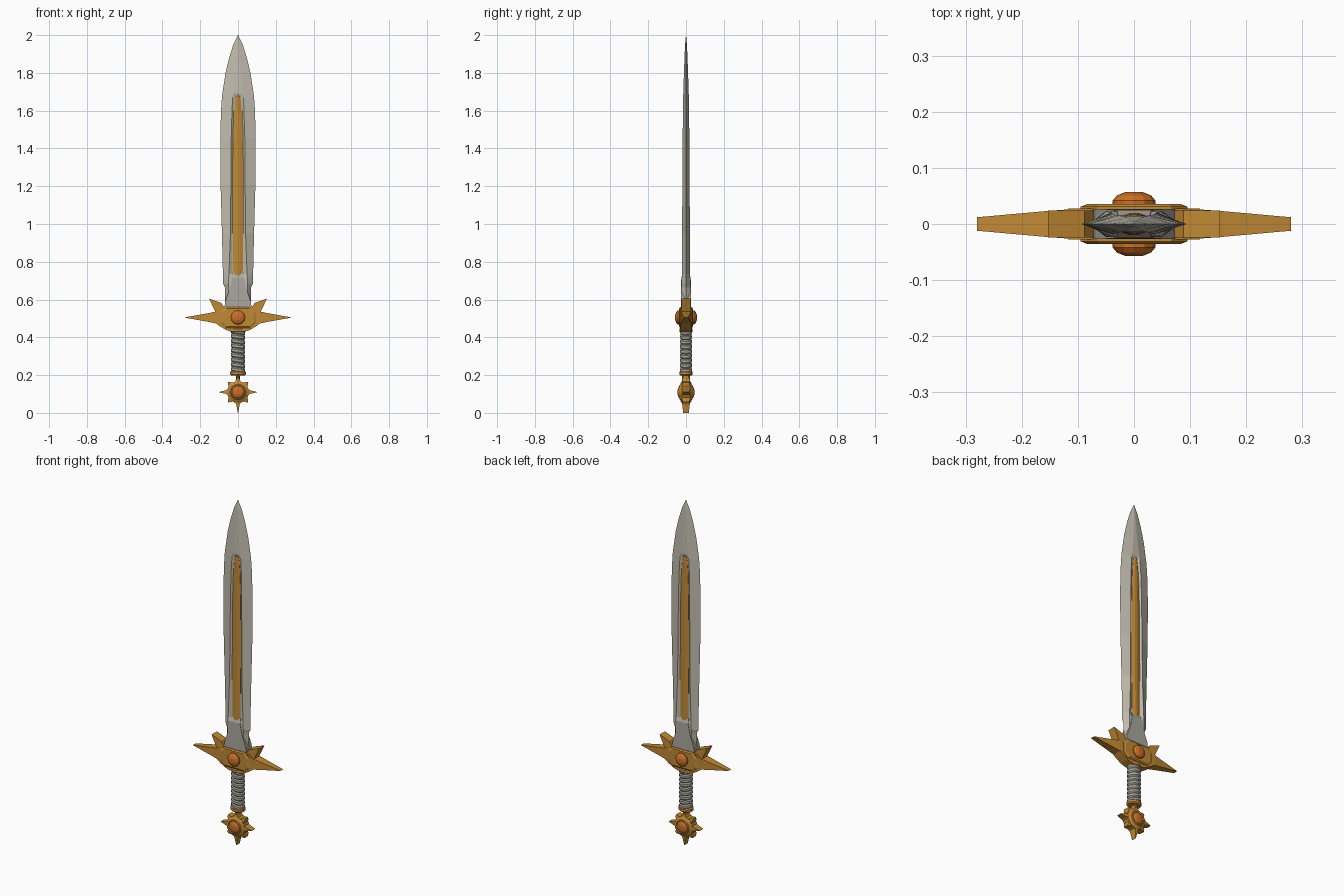
import bpy, math

if "Cube" in bpy.data.objects:
    bpy.data.objects.remove(bpy.data.objects["Cube"])


def mat(name, r, g, b):
    m = bpy.data.materials.new(name)
    m.diffuse_color = (r, g, b, 1)
    m.use_nodes = True
    m.node_tree.nodes["Principled BSDF"].inputs["Base Color"].default_value = m.diffuse_color
    return m


STEEL = mat("pale steel", 0.53, 0.50, 0.42)
DARK = mat("grey steel", 0.40, 0.385, 0.34)
GRIP = mat("grip grey", 0.42, 0.40, 0.35)
GOLD = mat("gold", 0.53, 0.25, 0.035)
GEM = mat("orange gem", 0.60, 0.16, 0.02)


def loft(name, rings, material):
    """Closed skin through rings with equal point counts, capped at both ends."""
    n = len(rings[0])
    verts = [p for ring in rings for p in ring]
    faces = [(k * n + i, k * n + (i + 1) % n, (k + 1) * n + (i + 1) % n, (k + 1) * n + i)
             for k in range(len(rings) - 1) for i in range(n)]
    faces += [tuple(range(n))[::-1], tuple(range(len(verts) - n, len(verts)))]
    me = bpy.data.meshes.new(name)
    me.from_pydata(verts, [], faces)
    me.materials.append(material)
    ob = bpy.data.objects.new(name, me)
    bpy.context.collection.objects.link(ob)
    # consistent outward normals
    import bmesh
    bm = bmesh.new()
    bm.from_mesh(me)
    bmesh.ops.remove_doubles(bm, verts=bm.verts, dist=1e-5)
    bmesh.ops.recalc_face_normals(bm, faces=bm.faces)
    bm.to_mesh(me)
    bm.free()
    return ob


def stack(name, outline, half_levels, cz, material):
    """Symmetric front/back plate: outline in x,z; levels are (y, scale) going outwards."""
    levels = [(-y, s) for y, s in reversed(half_levels)] + list(half_levels)
    return loft(name, [[(x * s, y, cz + z * s) for x, z in outline] for y, s in levels], material)


def circle(r, n, turn=0.0):
    return [(r * math.cos(math.tau * i / n + turn), r * math.sin(math.tau * i / n + turn))
            for i in range(n)]


def ellipse_ring(rx, ry, z, n=16, tilt=0.0):
    return [(rx * c, ry * s, z + tilt * c) for c, s in circle(1, n)]


# Blade: z, half width, rim x, groove x, half thickness, groove depth
rows = [(0.55, .068, .050, .030, .024, 0), (0.665, .070, .050, .030, .023, 0),
        (0.685, .080, .050, .030, .023, 0), (0.715, .080, .049, .030, .0225, 0),
        (0.735, .080, .048, .030, .022, .009), (0.95, .085, .040, .030, .021, .009),
        (1.2, .092, .038, .029, .019, .009), (1.45, .094, .036, .027, .018, .008),
        (1.60, .090, .032, .023, .016, .007), (1.67, .085, .028, .016, .015, .006),
        (1.69, .083, .024, .012, .0145, 0), (1.80, .066, .012, .006, .011, 0),
        (1.88, .047, .008, .004, .008, 0), (1.95, .025, .004, .002, .005, 0),
        (2.0, .001, .0006, .0003, .0005, 0)]
rings = []
for z, w, m, g, t, d in rows:
    front = [(w, 0), (m, -t), (g, d - t), (0, d - t), (-g, d - t), (-m, -t)]
    rings.append([(x, y, z) for x, y in front] + [(-x, -y, z) for x, y in front])
loft("blade", rings, STEEL)

# Gold ridge lying in the blade groove, both sides
rings = []
for z, w, a, b in [(0.72, .022, .013, .020), (0.76, .026, .014, .020), (1.2, .027, .012, .018),
                   (1.45, .025, .012, .017), (1.6, .020, .011, .015), (1.655, .015, .010, .0145),
                   (1.68, .008, .010, .0145)]:
    rings.append([(w, -a, z), (0.3 * w, -b, z), (-0.3 * w, -b, z), (-w, -a, z),
                  (-w, a, z), (-0.3 * w, b, z), (0.3 * w, b, z), (w, a, z)])
loft("blade_inlay", rings, GOLD)

# Flared steel block at the blade root
loft("blade_root", [[(w, -t, z), (-w, -t, z), (-w, t, z), (w, t, z)] for z, w, t in
                    [(0.53, .075, .027), (0.59, .068, .027), (0.66, .043, .026),
                     (0.715, .031, .025), (0.74, .028, .015)]], DARK)

# Guard body with a rounded underside
body = [(.085, .555), (.118, .535), (.118, .475), (.095, .458), (.065, .440), (.035, .430)]
body += [(-x, z) for x, z in reversed(body)]
stack("guard_body", [(x, z - .505) for x, z in body], [(.028, 1)], .505, GOLD)

# Guard spikes, left and right
for side, s in (("left", -1), ("right", 1)):
    loft(side + "_guard_spike",
         [[(s * x, -t, .505 + h), (s * x, t, .505 + h), (s * x, t, .505 - h), (s * x, -t, .505 - h)]
          for x, h, t in [(.09, .037, .028), (.157, .023, .023), (.28, .001, .012)]], GOLD)
    horn = [(.070, .555), (.118, .530), (.153, .605), (.088, .582)]
    loft(side + "_guard_horn", [[(s * x, y, z) for x, z in horn] for y in (-.024, .024)], GOLD)

# Raised eight-sided plate and its gem
plate = [(.095, .028), (.068, .055), (-.068, .055), (-.095, .028),
         (-.095, -.028), (-.068, -.055), (.068, -.055), (.095, -.028)]
stack("guard_plate", plate, [(.031, 1), (.036, .87)], .505, GOLD)
DOME = [(.042, 1), (.051, .8), (.057, .4)]
stack("guard_gem", circle(.038, 12), DOME, .505, GEM)

# Wrapped grip: slanted ribs
rings = []
RIBS = 9
for i in range(RIBS):
    z = .215 + i * .225 / RIBS
    for f, r in ((0, .86), (.25, 1), (.75, 1)):
        rings.append(ellipse_ring(.038 * r, .032 * r, z + f * .225 / RIBS, tilt=-.005))
loft("grip", rings, GRIP)

# Gold collars at both ends of the grip
for name, z0, z1 in (("lower_collar", .197, .222), ("upper_collar", .425, .450)):
    loft(name, [ellipse_ring(.036, .030, z0), ellipse_ring(.042, .035, z0 + .006),
                ellipse_ring(.042, .035, z1 - .006), ellipse_ring(.036, .030, z1)], GOLD)

# Pommel: disc, bezel, gem and star spikes
PZ = .11
stack("pommel_disc", circle(.058, 16), [(.022, 1), (.030, .78)], PZ, GOLD)
stack("pommel_bezel", circle(.042, 16), [(.030, 1), (.034, .9)], PZ, GOLD)
stack("pommel_gem", circle(.033, 12), [(.034, 1), (.040, .8), (.044, .4)], PZ, GEM)
for i in range(8):
    a = math.tau * i / 8
    reach = .076 if i % 2 else (.11 if i == 6 else .10)
    c, s = math.cos(a), math.sin(a)
    loft("pommel_spike_%d" % (i + 1),
         [[(c * r - s * h, y, PZ + s * r + c * h) for h, y in ((-w, -t), (w, -t), (w, t), (-w, t))]
          for r, w, t in [(.045, .021, .022), (.066, .009, .020), (reach, .001, .015)]], GOLD)
# Short neck joining pommel and grip
loft("pommel_neck", [ellipse_ring(.012, .020, .16, 8), ellipse_ring(.009, .020, .20, 8)], GOLD)
